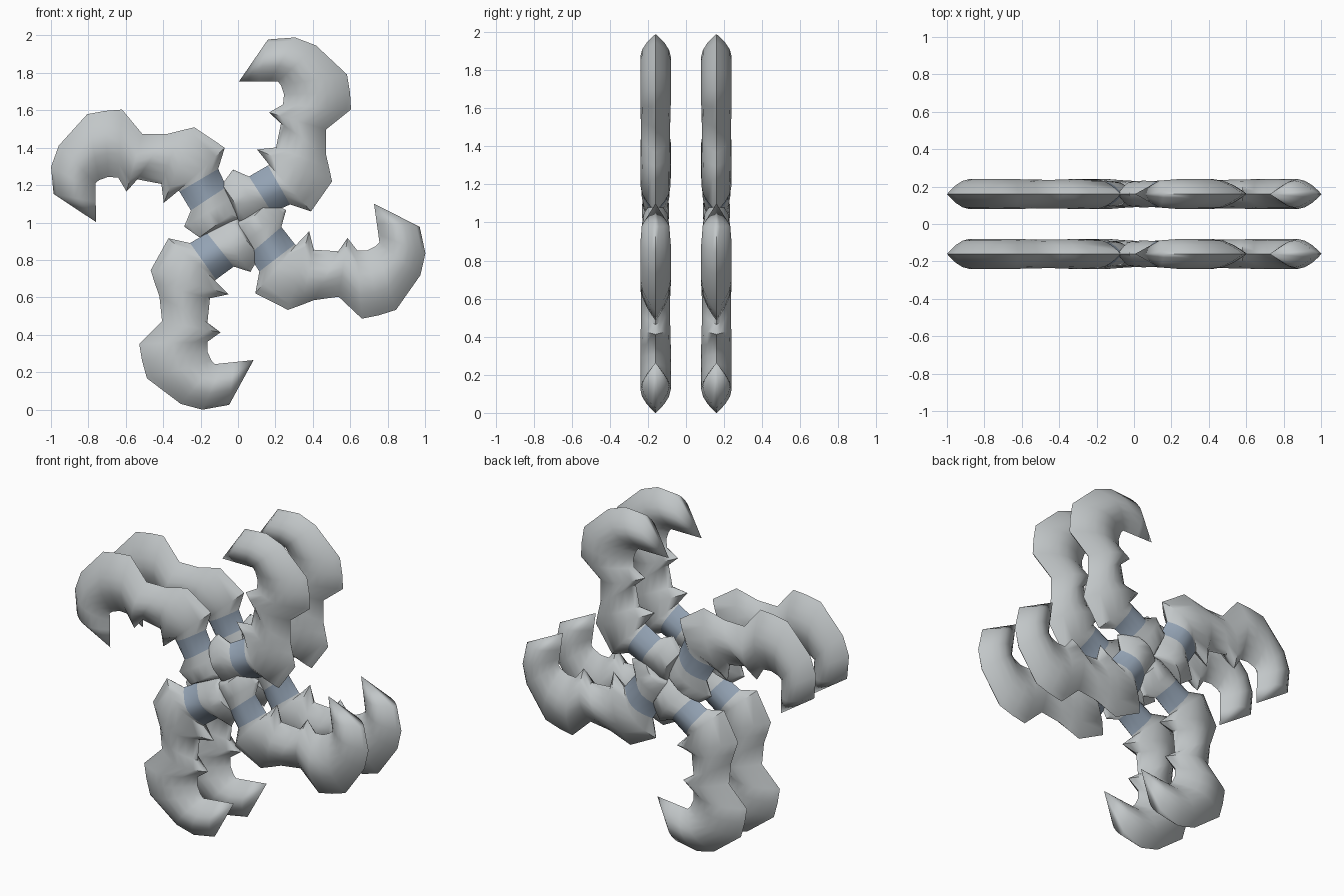
import bpy, bmesh, math
from mathutils import Vector

if "Cube" in bpy.data.objects:
    bpy.data.objects.remove(bpy.data.objects["Cube"])

def material(name, rgb):
    m = bpy.data.materials.new(name)
    m.diffuse_color = (*rgb, 1)
    m.use_nodes = True
    m.node_tree.nodes["Principled BSDF"].inputs["Base Color"].default_value = m.diffuse_color
    return m

steel = material("light_steel", (0.54, 0.57, 0.58))
grip = material("blue_grey_grip", (0.29, 0.36, 0.45))

# Blade stations from hub to hook tip: outer x, z, inner x, z, thickness factor
# (hundredths of 1.87, measured from the hub)
STATIONS = [
    (3, -2, 1, 0, 0.1), (12, -2, -16, 38, 0.85), (24, 3, -5, 53, 0.9),
    (34, 10, 11, 46, 0.85), (52, 18, 30, 57, 0.85),
    (73, 11, 31, 58, 0.97), (94, 41, 19, 73, 1.0), (91, 55, 38, 75, 0.97),
    (88, 68, 43, 99, 0.95), (88, 93, 31, 110, 0.97), (113, 113, 45, 118, 1.0),
    (112, 130, 46, 128, 1.0), (109, 148, 43, 137, 1.0), (78, 177, 40, 141, 1.0),
    (57, 185, 32, 141, 1.0), (30, 183, 21, 141, 0.9), (1, 141, 1, 141, 0),
]
UNIT = 187.0
HALF_THICK = 0.08
US = (-1, -0.85, -0.6, -0.3, 0, 0.3, 0.6, 0.85, 1)

def section(ox, oz, ix, iz, k):
    """Closed lens-shaped loop across the blade."""
    loop = []
    for side, us in ((1, US), (-1, US[-2:0:-1])):
        for u in us:
            t = (u + 1) / 2
            y = side * k * HALF_THICK * (1 - abs(u) ** 1.8)
            loop.append(Vector(((ox + (ix - ox) * t) / UNIT, y,
                                (oz + (iz - oz) * t) / UNIT)))
    return loop

def blade(name, angle, dx, dz, layer_y):
    c, s = math.cos(math.radians(angle)), math.sin(math.radians(angle))
    bm = bmesh.new()
    rings = []
    for st in STATIONS:
        rings.append([bm.verts.new((c * p.x - s * p.z + dx, p.y + layer_y,
                                    s * p.x + c * p.z + dz + 1.0))
                      for p in section(*st)])
    n = len(rings[0])
    for i in range(len(rings) - 1):
        for j in range(n):
            k = (j + 1) % n
            f = bm.faces.new((rings[i][j], rings[i][k],
                              rings[i + 1][k], rings[i + 1][j]))
            f.material_index = 1 if i == 3 else 0     # wrapped grip band
    bm.faces.new(rings[0])
    bmesh.ops.remove_doubles(bm, verts=bm.verts, dist=0.0005)
    bmesh.ops.recalc_face_normals(bm, faces=bm.faces)
    me = bpy.data.meshes.new(name)
    bm.to_mesh(me)
    bm.free()
    me.materials.append(steel)
    me.materials.append(grip)
    ob = bpy.data.objects.new(name, me)
    bpy.context.collection.objects.link(ob)
    bpy.ops.object.select_all(action='DESELECT')
    ob.select_set(True)
    bpy.context.view_layer.objects.active = ob
    bpy.ops.object.shade_smooth_by_angle(angle=math.radians(50))

# Two layers of four hooked blades around the hub
for layer, y in (("front", -0.16), ("back", 0.16)):
    for part, angle, dx, dz in (("top", 0, 0, 0), ("right", -82, -0.02, 0),
                                ("bottom", 186, 0.01, 0.015),
                                ("left", 91, -0.005, 0.01)):
        blade(f"{layer}_{part}_hook_blade", angle, dx, dz, y)
